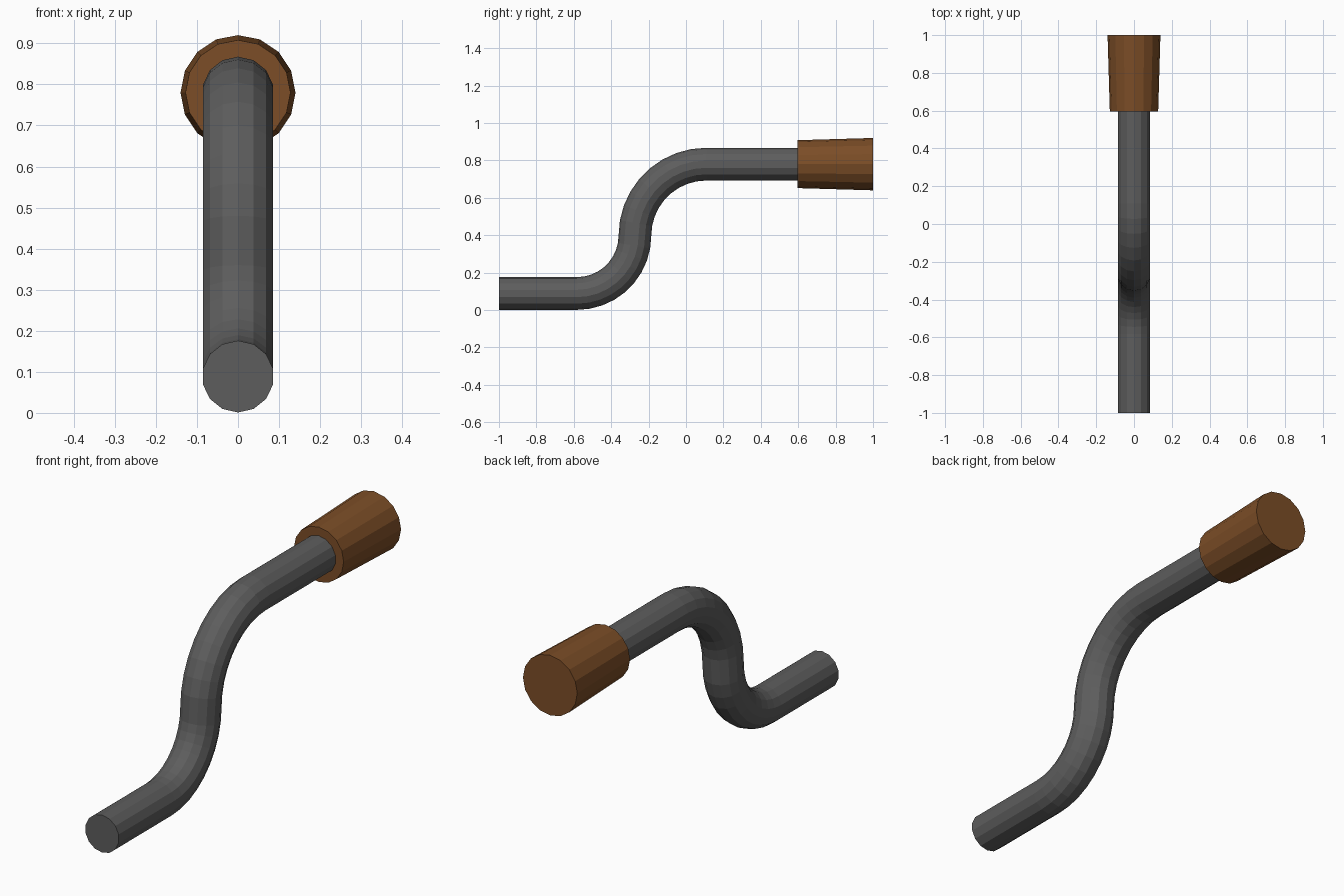
import bpy, bmesh
from math import sin, cos, pi, radians

if "Cube" in bpy.data.objects:
    bpy.data.objects.remove(bpy.data.objects["Cube"])


def tube(name, stations, sides, color=None):
    """Loft capped rings; each station is (y, z, heading angle, radius)."""
    bm = bmesh.new()
    rings = []
    for y, z, a, r in stations:
        ring = []
        for i in range(sides):
            t = 2 * pi * i / sides
            u, v = r * sin(t), r * cos(t)
            ring.append(bm.verts.new((u, y - v * sin(a), z + v * cos(a))))
        rings.append(ring)
    for p, q in zip(rings, rings[1:]):
        for i in range(sides):
            j = (i + 1) % sides
            bm.faces.new((p[i], p[j], q[j], q[i]))
    bm.faces.new(rings[0])
    bm.faces.new(rings[-1])
    bmesh.ops.recalc_face_normals(bm, faces=bm.faces)
    mesh = bpy.data.meshes.new(name)
    bm.to_mesh(mesh)
    bm.free()
    obj = bpy.data.objects.new(name, mesh)
    bpy.context.collection.objects.link(obj)
    if color:
        mat = bpy.data.materials.new(name)
        mat.diffuse_color = color
        mat.use_nodes = True
        mat.node_tree.nodes["Principled BSDF"].inputs["Base Color"].default_value = mat.diffuse_color
        mesh.materials.append(mat)
    return obj


# Bent rod: straight, lower bend up, upper bend back to level, straight
R, LOW, HIGH = 0.0875, 0.0885, 0.78
R1, R2, MID = 0.31, 0.3815, -0.273
STEPS = 9
path = [(-1, LOW, 0, R)]
for i in range(STEPS + 1):
    a = radians(90 * i / STEPS)
    path.append((MID - R1 + R1 * sin(a), LOW + R1 * (1 - cos(a)), a, R))
for i in range(1, STEPS + 1):
    a = radians(90 * (1 - i / STEPS))
    path.append((MID + R2 * (1 - sin(a)), HIGH - R2 * (1 - cos(a)), a, R))
path.append((0.62, HIGH, 0, R))
tube("crank_rod", path, 14, (0.11, 0.11, 0.11, 1))

# Tapered wooden grip
tube("grip", [(0.595, HIGH, 0, 0.128), (1, HIGH, 0, 0.14)], 16,
     (0.2, 0.075, 0.02, 1))
